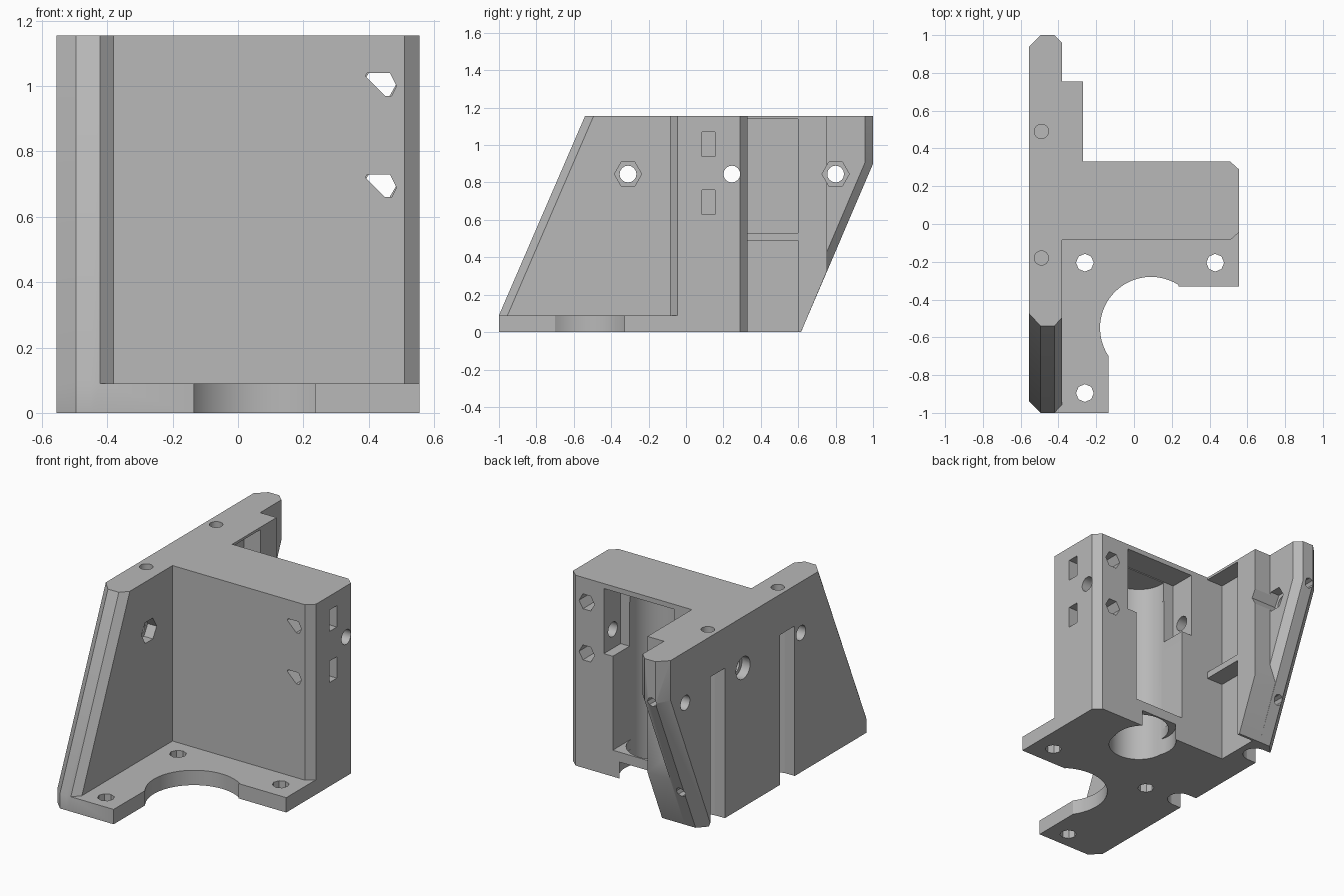
import bpy, bmesh, math
from mathutils import Vector

cube = bpy.data.objects.get("Cube")
if cube:
    bpy.data.objects.remove(cube)

grey = bpy.data.materials.new("plain grey")
grey.use_nodes = True
grey.diffuse_color = (0.48, 0.48, 0.48, 1)
grey.node_tree.nodes["Principled BSDF"].inputs["Base Color"].default_value = (0.48, 0.48, 0.48, 1)

H = 1.155


def prism(name, pts, axis, lo, hi, bevel=None):
    """Extrude a 2D outline along an axis; bevel picks edges by a rule."""
    def place(p, d):
        v = list(p)
        v.insert("xyz".index(axis), d)
        return v
    bm = bmesh.new()
    bottom = [bm.verts.new(place(p, lo)) for p in pts]
    top = [bm.verts.new(place(p, hi)) for p in pts]
    bm.faces.new(bottom)
    bm.faces.new(top)
    for i in range(len(pts)):
        j = (i + 1) % len(pts)
        bm.faces.new((bottom[i], bottom[j], top[j], top[i]))
    bmesh.ops.recalc_face_normals(bm, faces=bm.faces)
    for rule, width in (bevel or []):
        edges = [e for e in bm.edges if rule(*[v.co for v in e.verts])]
        bmesh.ops.bevel(bm, geom=edges, offset=width, segments=1, affect='EDGES')
    mesh = bpy.data.meshes.new(name)
    bm.to_mesh(mesh)
    bm.free()
    mesh.materials.append(grey)
    obj = bpy.data.objects.new(name, mesh)
    bpy.context.collection.objects.link(obj)
    return obj


def rect(a0, b0, a1, b1):
    return [(a0, b0), (a1, b0), (a1, b1), (a0, b1)]


def ring(a, b, r, n=16):
    return [(a + r * math.cos(math.tau * i / n), b + r * math.sin(math.tau * i / n)) for i in range(n)]


# Side wall with sloped, chamfered front and back edges
def end_edge(x):
    def rule(a, b):
        mid = (a + b) / 2
        return (abs(a.x - x) < 0.01 and abs(b.x - x) < 0.01 and abs(a.z - b.z) > 0.05
                and abs(mid.y) > 0.5)
    return rule


bracket = prism("bracket", [(-1, 0), (0.615, 0), (1, 0.9), (1, H), (-0.54, H), (-1, 0.09)],
                "x", -0.555, -0.38, [(end_edge(-0.555), 0.06), (end_edge(-0.38), 0.042)])

# Base plate outline with a round bite
arc = []
for i in range(25):
    t = math.radians(214 - i * (214 - 57) / 24)
    arc.append((0.09 + 0.27 * math.cos(t), -0.55 + 0.27 * math.sin(t)))
base = prism("base_plate", [(-0.45, -1), (-0.135, -1)] + arc
             + [(0.235, -0.33), (0.555, -0.33), (0.555, 0.2), (-0.45, 0.2)], "z", 0, 0.09)

# Upright block and step beside the wall
block = prism("upright_block", [(-0.45, -0.085), (0.51, -0.085), (0.555, -0.045), (0.555, 0.29),
                                (0.51, 0.33), (-0.45, 0.33)], "z", 0, H)
step = prism("wall_step", [(0.2, 0), (0.615, 0), (0.755, 0.33), (0.755, H), (0.2, H)],
             "x", -0.45, -0.27)

cuts = []


def cut(pts, axis, lo, hi):
    cuts.append(prism("cutter", pts, axis, lo, hi))


# Base screw holes
for x, y in ((-0.26, -0.205), (0.43, -0.205), (-0.26, -0.895)):
    cut(ring(x, y, 0.047, 8), "z", -0.1, 0.2)

# Cross bolt holes, nut pockets and head recess
for y in (-0.31, 0.245, 0.8):
    cut(ring(y, 0.845, 0.045), "x", -0.7, 0.7)
for y in (-0.31, 0.8):
    cut(ring(y, 0.845, 0.073, 6), "x", -0.44, -0.3 if y < 0 else -0.2)
cut(ring(0.245, 0.845, 0.068), "x", -0.6, -0.5)

# Clamp screw holes and their nut slots
for z in (0, -0.31):
    shape = [(0.39, 1.03), (0.45, 0.97), (0.47, 0.97), (0.485, 1.0), (0.465, 1.04), (0.395, 1.04)]
    cut([(x, h + z) for x, h in shape], "y", -0.2, 0.2)
    cut(ring(0.435, 1.01 + z, 0.052, 6), "y", 0.15, 0.5)
    cut(rect(0.085, 0.94 + z, 0.155, 1.07 + z), "x", 0.36, 0.7)

# Rod channel open to the back
cut(rect(-0.08, 0.15, 0.26, 0.5), "z", 0.16, 1.0)
cut(ring(0.09, 0.15, 0.17, 32), "z", -0.1, 1.12)
cut(ring(0.09, 0.2, 0.18, 32), "z", -0.1, 0.1)
cut(rect(-0.15, 0.17, 0.32, 0.5), "z", 0.73, 1.125)

# Pockets in the step
cut(rect(0.33, 0.53, 0.6, 1.14), "x", -0.38, -0.2)
cut(rect(0.33, -0.1, 0.6, 0.49), "x", -0.38, -0.2)

# Rod grooves on the outer wall and the matching top holes
for y in (0.49, -0.18):
    cut(rect(-0.7, y - 0.07, -0.49, y + 0.07), "z", -0.1, 0.91)
    cut(ring(-0.49, y, 0.069), "z", -0.1, 0.91)
    cut(ring(-0.49, y, 0.038), "z", 1.05, 1.3)

# Small holes in the back edge
cut(ring(-0.47, 0.25, 0.03, 8), "y", 0.45, 1.2)
cut(ring(-0.47, 0.9, 0.03, 8), "y", 0.9, 1.2)

# Combine everything into one solid
bpy.context.view_layer.objects.active = bracket
for part, op in [(p, 'UNION') for p in (base, block, step)] + [(c, 'DIFFERENCE') for c in cuts]:
    mod = bracket.modifiers.new("combine", 'BOOLEAN')
    mod.object = part
    mod.operation = op
    mod.solver = 'EXACT'
    bpy.ops.object.modifier_apply(modifier=mod.name)
    bpy.data.objects.remove(part)

for o in bpy.context.selected_objects:
    o.select_set(False)
bracket.select_set(True)
bpy.ops.object.shade_smooth_by_angle(angle=math.radians(25))
